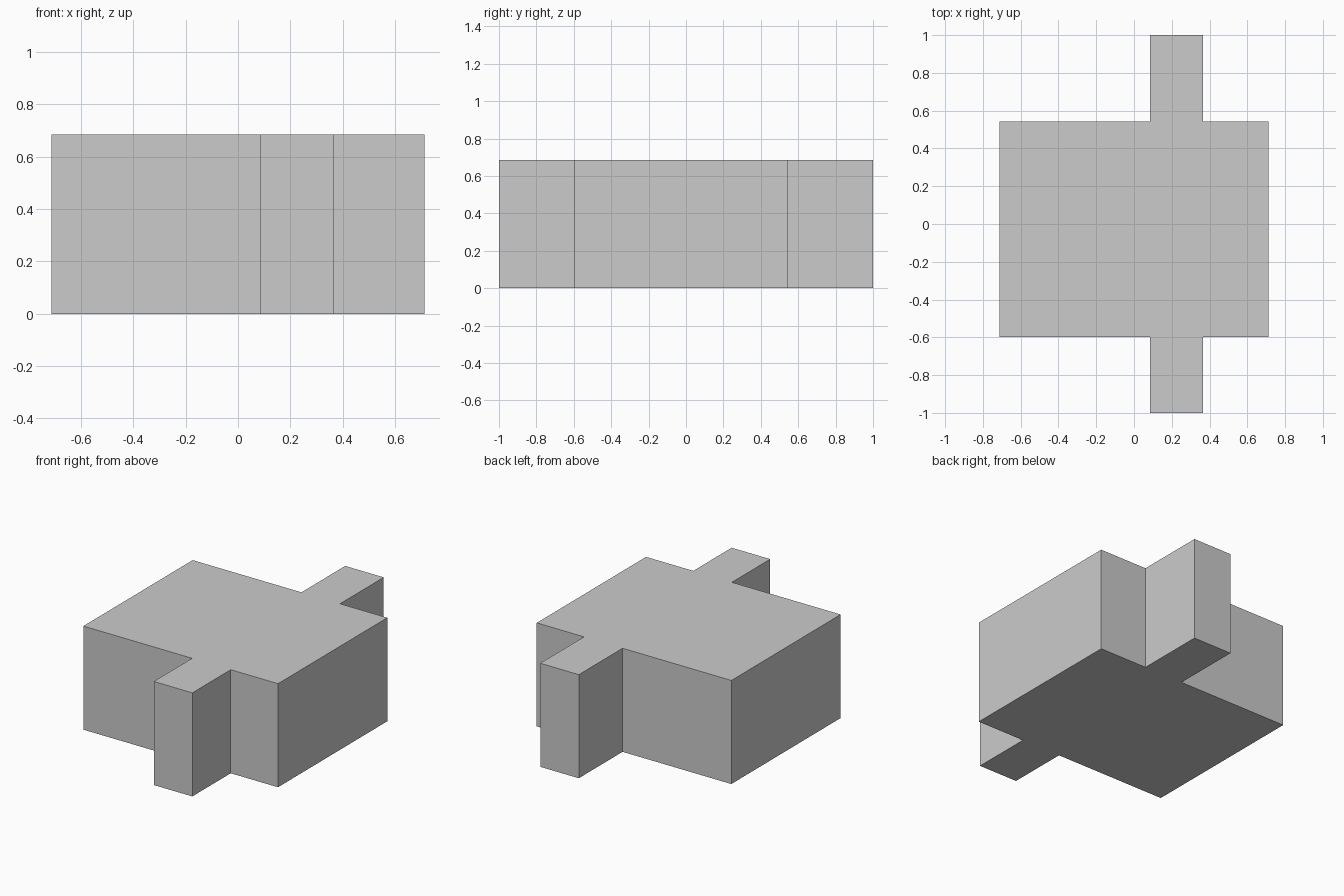
import bpy, bmesh

if "Cube" in bpy.data.objects:
    bpy.data.objects.remove(bpy.data.objects["Cube"])

HEIGHT = 0.685
BODY_X = 0.712                   # half width of the main block
BODY_FRONT, BODY_BACK = -0.599, 0.543
TAB_LEFT, TAB_RIGHT = 0.084, 0.366


def extrude_profile(name, outline, height):
    bm = bmesh.new()
    base = bm.faces.new([bm.verts.new((x, y, 0)) for x, y in outline])
    top = bmesh.ops.extrude_face_region(bm, geom=[base], use_keep_orig=True)["geom"]
    verts = [v for v in top if isinstance(v, bmesh.types.BMVert)]
    bmesh.ops.translate(bm, verts=verts, vec=(0, 0, height))
    bmesh.ops.recalc_face_normals(bm, faces=bm.faces)
    mesh = bpy.data.meshes.new(name)
    bm.to_mesh(mesh)
    bm.free()
    obj = bpy.data.objects.new(name, mesh)
    bpy.context.collection.objects.link(obj)
    return obj


# Block footprint with a narrow tab at the front and back
outline = [
    (-BODY_X, BODY_FRONT), (TAB_LEFT, BODY_FRONT), (TAB_LEFT, -1), (TAB_RIGHT, -1),
    (TAB_RIGHT, BODY_FRONT), (BODY_X, BODY_FRONT), (BODY_X, BODY_BACK),
    (TAB_RIGHT, BODY_BACK), (TAB_RIGHT, 1), (TAB_LEFT, 1),
    (TAB_LEFT, BODY_BACK), (-BODY_X, BODY_BACK),
]
extrude_profile("tabbed_block", outline, HEIGHT)
